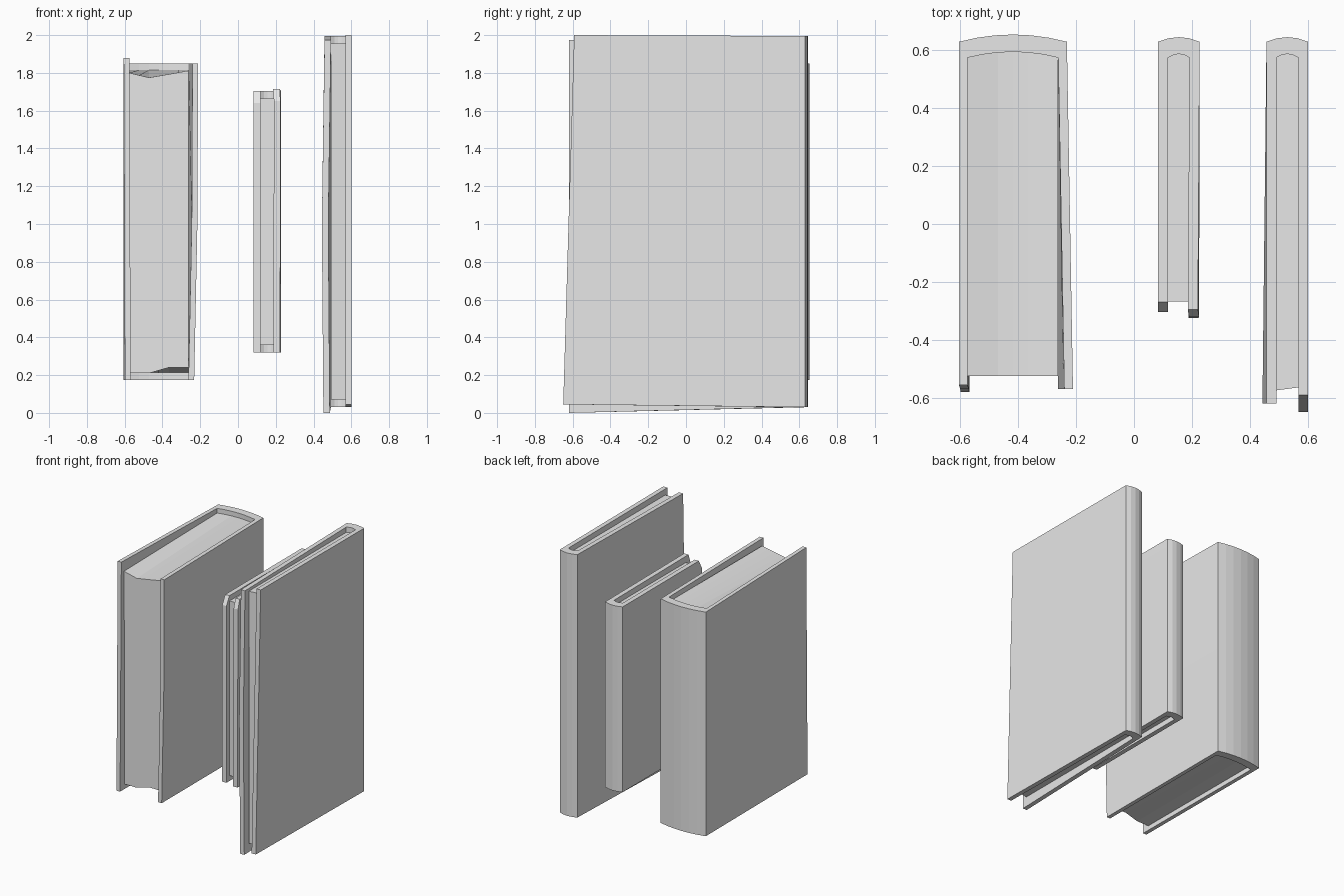
import bpy
from mathutils import Vector

cube = bpy.data.objects.get("Cube")
if cube:
    bpy.data.objects.remove(cube)

grey = bpy.data.materials.new("plain grey")
grey.use_nodes = True
grey.diffuse_color = (0.8, 0.8, 0.8, 1)
grey.node_tree.nodes["Principled BSDF"].inputs["Base Color"].default_value = (0.8, 0.8, 0.8, 1)


def make_object(name, verts, faces):
    mesh = bpy.data.meshes.new(name)
    mesh.from_pydata(verts, [], faces)
    mesh.materials.append(grey)
    obj = bpy.data.objects.new(name, mesh)
    bpy.context.collection.objects.link(obj)
    # consistent outward normals
    import bmesh
    bm = bmesh.new()
    bm.from_mesh(mesh)
    bmesh.ops.recalc_face_normals(bm, faces=bm.faces)
    bm.to_mesh(mesh)
    bm.free()


def arc(x0, x1, y, rise, segs):
    """Shallow rounded line across the back of a book."""
    for i in range(segs + 1):
        u = i / segs
        yield x0 + (x1 - x0) * u, y + rise * (1 - (2 * u - 1) ** 2)


def cover(name, x0, x1, board, rise, segs, spine_z, left, right):
    """U-shaped case: left board, rounded spine, right board.
    left and right hold (sideways bend, front y, z) for each level."""
    verts, rows = [], []
    for z, (ldx, ly, lz), (rdx, ry, rz) in zip(spine_z, left, right):
        outer = [(x0 + ldx, ly, lz)]
        outer += [(x, y, z) for x, y in arc(x0, x1, 0.63, rise, segs)]
        outer += [(x1 + rdx, ry, rz)]
        inner = [(x0 + board + ldx, ly, lz)]
        inner += [(x, y, z) for x, y in arc(x0 + board, x1 - board, 0.575, rise * 0.8, segs)]
        inner += [(x1 - board + rdx, ry, rz)]
        rows.append(len(verts))
        verts += outer + inner[::-1]
    n = len(outer)
    loop = 2 * n
    faces = []
    for a, b in zip(rows, rows[1:]):
        for i in range(loop):
            j = (i + 1) % loop
            faces.append((a + i, a + j, b + j, b + i))
    for r in (rows[0], rows[-1]):
        for i in range(n - 1):
            faces.append((r + i, r + i + 1, r + loop - 2 - i, r + loop - 1 - i))
    make_object(name, verts, faces)


def sample(values, u):
    """Linear lookup along an evenly spaced list."""
    s = u * (len(values) - 1)
    i = min(int(s), len(values) - 2)
    return values[i] + (values[i + 1] - values[i]) * (s - i)


def pages(name, x0, x1, rise, segs, front_y, back_z, low, high):
    """Page block; low and high shape the front edge's sagging ends."""
    verts, faces = [], []
    for i, (x, y) in enumerate(arc(x0, x1, 0.575, rise * 0.8, segs)):
        u = i / segs
        fy = sample(front_y, u)
        verts += [(x, fy, sample(low, u)), (x, fy, sample(high, u)),
                  (x, y, back_z[1]), (x, y, back_z[0])]
    for i in range(segs):
        a = 4 * i
        for k in range(4):
            m = (k + 1) % 4
            faces.append((a + k, a + m, a + 4 + m, a + 4 + k))
    end = 4 * segs
    faces += [(0, 1, 2, 3), (end, end + 1, end + 2, end + 3)]
    make_object(name, verts, faces)


# Thick book
cover("thick_book_cover", -0.605, -0.232, 0.03, 0.025, 6, (0.175, 1.0, 1.85),
      left=[(0.006, -0.58, 0.175), (0.004, -0.57, 1.0), (0, -0.557, 1.88)],
      right=[(0, -0.57, 0.175), (0.017, -0.57, 1.0), (0.021, -0.57, 1.85)])
pages("thick_book_pages", -0.575, -0.262, 0.025, 6, (-0.525, -0.525),
      (0.21, 1.815), (0.21, 0.21, 0.24, 0.24), (1.80, 1.775, 1.793, 1.812))

# Short thin book
cover("short_book_cover", 0.083, 0.227, 0.035, 0.016, 4, (0.32, 1.64, 1.705),
      left=[(0, -0.305, 0.32), (0, -0.305, 1.64), (0, -0.27, 1.705)],
      right=[(-0.004, -0.325, 0.32), (-0.002, -0.322, 1.65), (-0.006, -0.295, 1.715)])
pages("short_book_pages", 0.118, 0.192, 0.016, 4, (-0.268, -0.268),
      (0.36, 1.665), (0.36, 0.36), (1.665, 1.665))

# Tall thin book
cover("tall_book_cover", 0.458, 0.602, 0.034, 0.016, 4, (0.03, 1.0, 1.995),
      left=[(-0.006, -0.62, 0.0), (-0.014, -0.62, 1.0), (0, -0.62, 1.975)],
      right=[(0, -0.65, 0.045), (0, -0.622, 1.0), (0, -0.592, 2.0)])
pages("tall_book_pages", 0.492, 0.568, 0.016, 4, (-0.575, -0.565),
      (0.07, 1.955), (0.07, 0.07), (1.955, 1.955))
